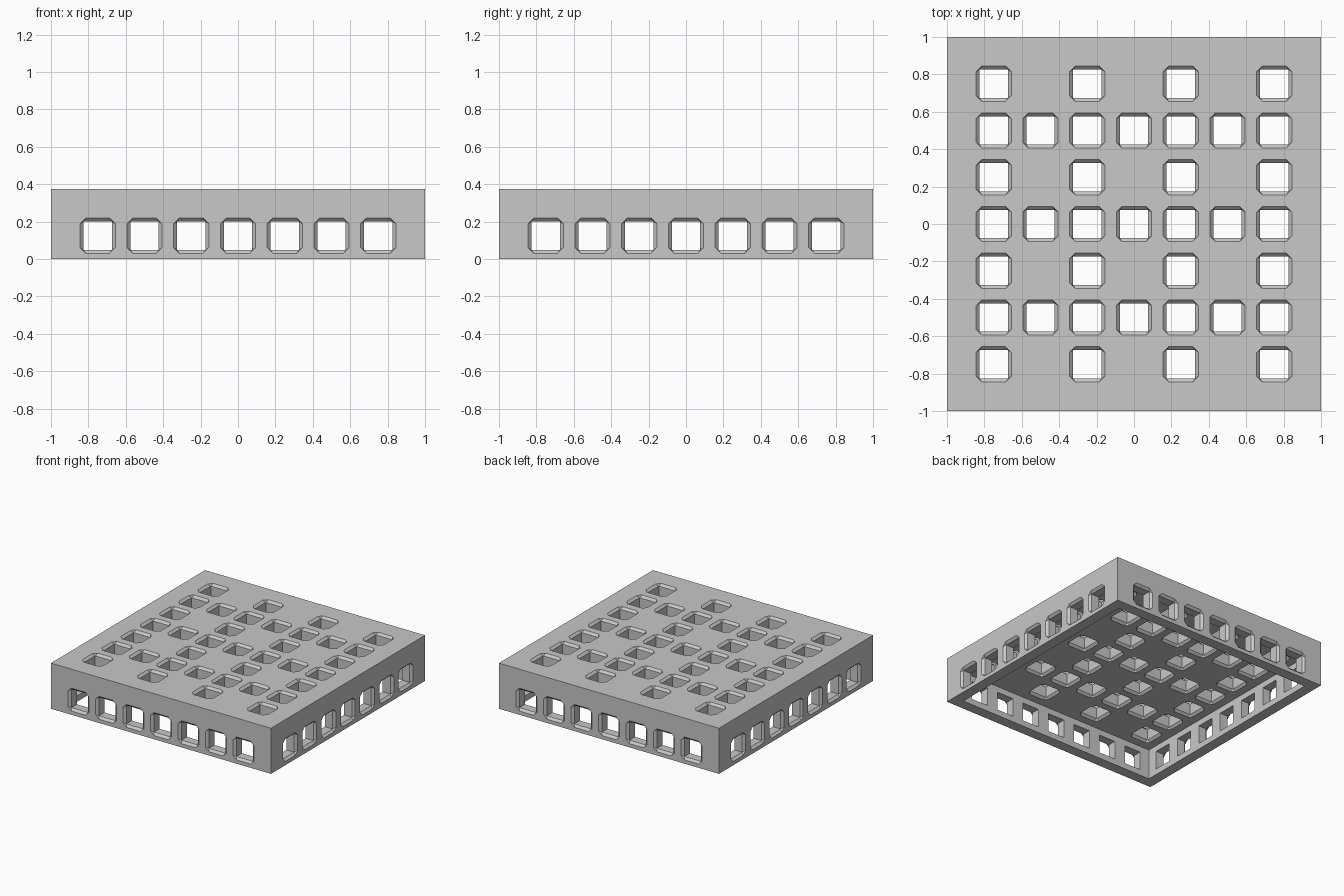
import bpy
import bmesh
from math import pi
from mathutils import Matrix, Vector

if "Cube" in bpy.data.objects:
    bpy.data.objects.remove(bpy.data.objects["Cube"], do_unlink=True)

HEIGHT = 0.375     # outer height
WALL = 0.125       # thickness of walls and top
PITCH = 0.25       # spacing of the holes
MOUTH = 0.094      # half width of a hole at the surface
THROAT = 0.076     # half width inside the chamfer
CORNER = 0.03      # corner cut of the mouth
OVER = 0.01        # how far a cutter sticks out of the wall

grey = bpy.data.materials.new("light_grey")
grey.use_nodes = True
colour = (0.58, 0.58, 0.58, 1)
grey.diffuse_color = colour
grey.node_tree.nodes["Principled BSDF"].inputs["Base Color"].default_value = colour


def make_object(name, bm):
    bmesh.ops.recalc_face_normals(bm, faces=bm.faces)
    mesh = bpy.data.meshes.new(name)
    bm.to_mesh(mesh)
    bm.free()
    mesh.materials.append(grey)
    obj = bpy.data.objects.new(name, mesh)
    bpy.context.collection.objects.link(obj)
    return obj


def ring(bm, matrix, half, cut, z):
    """Square outline with cut corners; a zero cut gives a plain square."""
    a, b = half, half - cut
    outline = [(a, -b), (a, b), (b, a), (-b, a), (-a, b), (-a, -b), (-b, -a), (b, -a)]
    return [bm.verts.new(matrix @ Vector((x, y, z))) for x, y in outline]


def add_hole(bm, matrix):
    """Square hole through a wall, chamfered to a cut-corner mouth on both sides."""
    face = WALL / 2
    inner = face - (MOUTH - THROAT)
    sections = [(MOUTH, CORNER, -face - OVER), (MOUTH, CORNER, -face),
                (THROAT, 0, -inner), (THROAT, 0, inner),
                (MOUTH, CORNER, face), (MOUTH, CORNER, face + OVER)]
    rings = [ring(bm, matrix, *s) for s in sections]
    for low, high in zip(rings, rings[1:]):
        for i in range(8):
            j = (i + 1) % 8
            bm.faces.new((low[i], low[j], high[j], high[i]))
    bm.faces.new(rings[0][::-1])
    bm.faces.new(rings[-1])


# Open-bottomed tray: box with its underside inset and pushed up
bm = bmesh.new()
bmesh.ops.create_cube(bm, size=1, matrix=Matrix.Translation((0, 0, HEIGHT / 2))
                      @ Matrix.Diagonal((2, 2, HEIGHT, 1)))
bottom = min(bm.faces, key=lambda f: f.calc_center_median().z)
bmesh.ops.inset_individual(bm, faces=[bottom], thickness=WALL)
pushed = bmesh.ops.extrude_face_region(bm, geom=[bottom])
bmesh.ops.translate(bm, vec=(0, 0, HEIGHT - WALL),
                    verts=[v for v in pushed["geom"] if isinstance(v, bmesh.types.BMVert)])
if bottom.is_valid:
    bmesh.ops.delete(bm, geom=[bottom], context='FACES_ONLY')
tray = make_object("perforated_tray", bm)

# Hole cutters: grid on the top, one row in each wall
bm = bmesh.new()
steps = range(-3, 4)
for ix in steps:
    for iy in steps:
        if iy % 2 == 0 or ix % 2 == 1:
            add_hole(bm, Matrix.Translation((ix * PITCH, iy * PITCH, HEIGHT - WALL / 2)))
for side in range(4):
    turn = Matrix.Rotation(side * pi / 2, 4, 'Z')
    for i in steps:
        place = Matrix.Translation((i * PITCH, -1 + WALL / 2, HEIGHT / 3))
        add_hole(bm, turn @ place @ Matrix.Rotation(pi / 2, 4, 'X'))
bmesh.ops.remove_doubles(bm, verts=bm.verts, dist=0.0001)
cutter = make_object("hole_cutter", bm)
cutter.hide_render = True

# Cut the holes and discard the cutter
cut = tray.modifiers.new("holes", 'BOOLEAN')
cut.operation = 'DIFFERENCE'
cut.solver = 'EXACT'
cut.object = cutter
bpy.context.view_layer.objects.active = tray
tray.select_set(True)
bpy.ops.object.modifier_apply(modifier=cut.name)
bpy.data.objects.remove(cutter, do_unlink=True)
